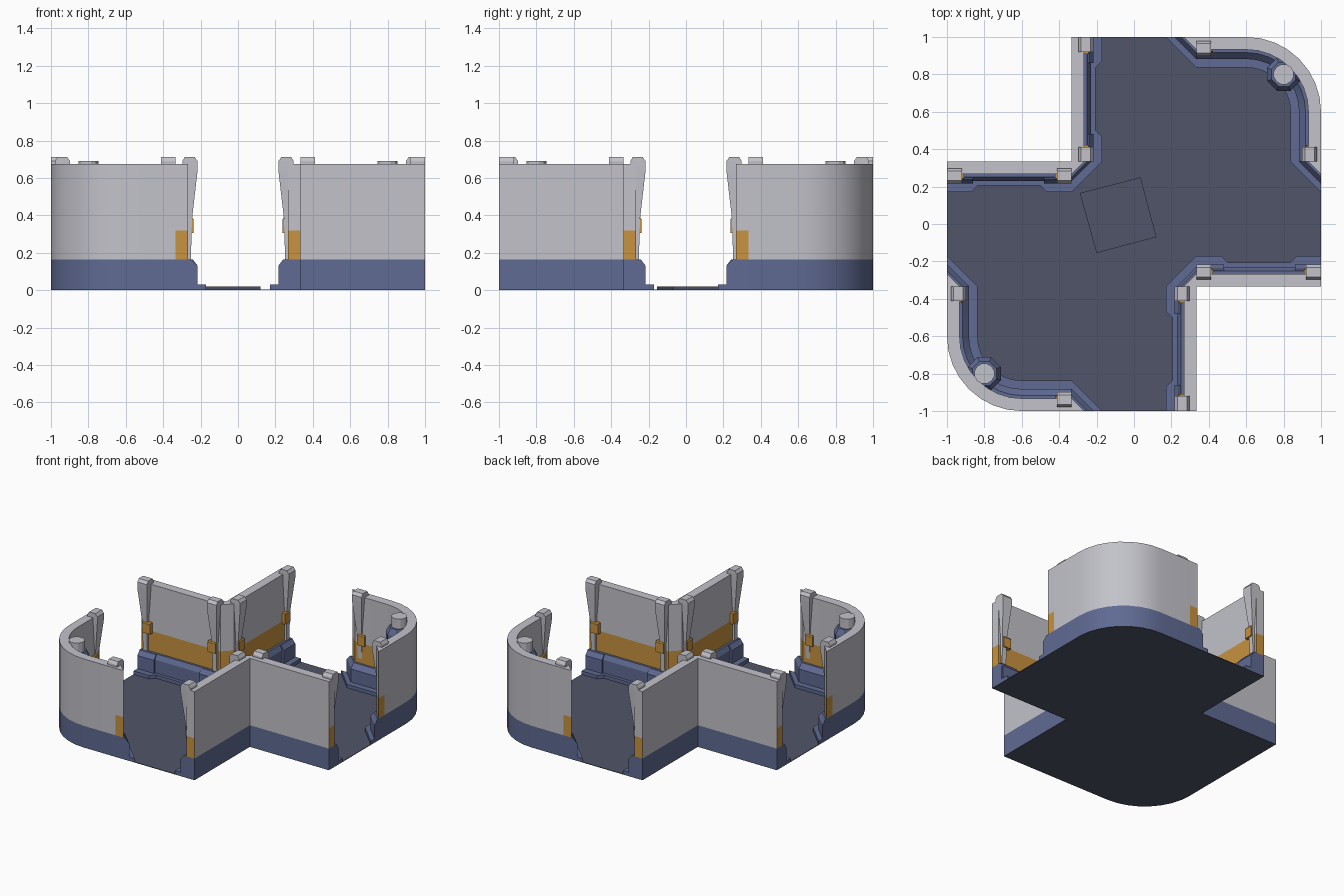
import bpy, bmesh, math

if "Cube" in bpy.data.objects:
    bpy.data.objects.remove(bpy.data.objects["Cube"])

def material(name, rgb):
    m = bpy.data.materials.new(name)
    m.diffuse_color = (*rgb, 1)
    m.use_nodes = True
    m.node_tree.nodes["Principled BSDF"].inputs["Base Color"].default_value = m.diffuse_color
    return m

SLATE = material("dark slate", (0.082, 0.09, 0.14))
BLUE = material("slate blue", (0.115, 0.145, 0.29))
GREY = material("light grey", (0.54, 0.54, 0.59))
ORANGE = material("orange", (0.58, 0.29, 0.05))
K = 1 / 3  # half width of the passage

def loft(name, levels, mats, rule=None):
    """Stack of outlines [(points, z)] skinned into a closed solid."""
    bm = bmesh.new()
    rings = [[bm.verts.new((x, y, z)) for x, y in pts] for pts, z in levels]
    n = len(rings[0])
    bm.faces.new(rings[0][::-1])
    bm.faces.new(rings[-1])
    for a, b in zip(rings, rings[1:]):
        for i in range(n):
            j = (i + 1) % n
            f = bm.faces.new((a[i], a[j], b[j], b[i]))
            if rule:
                f.material_index = rule(i)
    bmesh.ops.recalc_face_normals(bm, faces=bm.faces)
    me = bpy.data.meshes.new(name)
    bm.to_mesh(me)
    bm.free()
    for m in mats:
        me.materials.append(m)
    ob = bpy.data.objects.new(name, me)
    bpy.context.collection.objects.link(ob)
    bpy.context.view_layer.objects.active = ob
    ob.select_set(True)
    bpy.ops.object.shade_smooth_by_angle(angle=math.radians(25))
    ob.select_set(False)
    return ob

def arc(r, n=8):
    return [(0.6 + r * math.sin(i * math.pi / 2 / n), 0.6 + r * math.cos(i * math.pi / 2 / n))
            for i in range(n + 1)]

# Paths of both wall kinds, d = distance from the passage axis
def corner_inner(d):
    return [(-1, d), (-K, d), (-d, K), (-d, 1)]

CORNER_OUT = [(-1, K), (-K, K), (-K, 1)]

def round_inner(d):
    y = 1 - K + d
    return [(d, 1), (K, y)] + arc(y - 0.6) + [(y, K), (1, d)]

ROUND_OUT = [(K, 1)] + arc(0.4) + [(1, K)]

def turned(pts, s):
    return [(x * s, y * s) for x, y in pts]

def fitting_box(kind, flip, s, t0, t1, d0, d1):
    """Rectangle beside a wall: t along it, d across it."""
    out = []
    for t, d in ((t0, d0), (t1, d0), (t1, d1), (t0, d1)):
        x, y = (-t, d) if kind == "corner" else (t, 1 - K + d)
        if flip:
            x, y = (-y, -x) if kind == "corner" else (y, x)
        out.append((x * s, y * s))
    return out

# Floor sheet and the small turned floor plate
half = [(K, -1), (K, -K), (1, -K)] + arc(0.4)[::-1]
floor = half + turned(half, -1)
loft("floor", [(floor, 0), (floor, 0.004)], [SLATE])
plate = [(-0.29, 0.165), (-0.2, -0.155), (0.12, -0.07), (0.035, 0.25)]
loft("floor_plate", [(plate, 0.003), (plate, 0.02)], [SLATE])

def wall_part(name, kind, s, levels, mats, two_tone=False):
    inner, outer = (corner_inner, CORNER_OUT) if kind == "corner" else (round_inner, ROUND_OUT)
    n_in = len(inner(0.2))
    rings = [(turned(inner(d) + outer[::-1], s), z) for d, z in levels]
    total = n_in + len(outer)
    # inner run and both end faces orange, outer run grey
    rule = (lambda i: 0 if i < n_in or i == total - 1 else 1) if two_tone else None
    loft(name, rings, mats, rule)

for s, side in ((1, "back"), (-1, "front")):
    for kind in ("corner", "round"):
        tag = f"{side}_{kind}"
        # Base curb, orange band and grey wall
        body = 0.23 if kind == "corner" else 0.216
        wall_part(tag + "_curb", kind, s, [(body, 0.002), (body, 0.13), (0.25, 0.165)], [BLUE])
        wall_part(tag + "_band", kind, s, [(0.266, 0.165), (0.266, 0.32)], [ORANGE, GREY], True)
        wall_part(tag + "_wall", kind, s, [(0.266, 0.32), (0.266, 0.675)], [GREY])

        # Low foot step, notched along the straight walls
        if kind == "corner":
            run = [(-1, 0.17), (-0.87, 0.17), (-0.835, 0.205), (-0.5, 0.205), (-0.465, 0.17), (-K, 0.17)]
            foot = run + [(-y, -x) for x, y in run[::-1]] + CORNER_OUT[::-1]
        else:
            foot = round_inner(0.17) + ROUND_OUT[::-1]
        foot = turned(foot, s)
        loft(tag + "_foot", [(foot, 0.002), (foot, 0.03)], [BLUE])

        # Tapered ribs, clips and blocks at the wall ends
        shift = 0 if kind == "corner" else 0.015
        for flip in (False, True):
            for t, c in ((0.373, 0.39), (0.96, 0.94))[:2 if kind == "corner" else 1]:
                def box(tc, w, d0, d1):
                    return fitting_box(kind, flip, s, tc - w / 2, tc + w / 2, d0 + shift, d1 + shift)
                loft(tag + "_rib", [(box(t, 0.035, 0.252, 0.28), 0.165),
                                    (box(t, 0.04, 0.246, 0.28), 0.38),
                                    (box(t, 0.08, 0.216, 0.298), 0.64),
                                    (box(t, 0.08, 0.216, 0.298), 0.69),
                                    (box(t, 0.08, 0.232, 0.284), 0.712)], [GREY])
                loft(tag + "_clip", [(box(c, 0.064, 0.238, 0.27), 0.305),
                                     (box(c, 0.064, 0.238, 0.27), 0.38),
                                     (box(c, 0.064, 0.244, 0.27), 0.388)], [ORANGE])
                if kind == "corner":
                    b0, b1 = (K, 0.48) if t < 0.5 else (0.86, 0.999)
                    low = fitting_box(kind, flip, s, b0, b1, 0.216, 0.3)
                    top = fitting_box(kind, flip, s, b0, b1, 0.241, 0.3)
                    loft(tag + "_block", [(low, 0.01), (low, 0.13), (top, 0.164)], [BLUE])

    # Corner post: octagonal blue sleeve with a round grey pipe
    def ring(r, n):
        return [(s * 0.8 + r * math.cos((i + 0.5) * 2 * math.pi / n),
                 s * 0.8 + r * math.sin((i + 0.5) * 2 * math.pi / n)) for i in range(n)]
    loft(side + "_post_sleeve", [(ring(0.095, 8), 0.01), (ring(0.095, 8), 0.57),
                                 (ring(0.07, 8), 0.615)], [BLUE])
    loft(side + "_post_pipe", [(ring(0.055, 12), 0.6), (ring(0.055, 12), 0.69)], [GREY])
